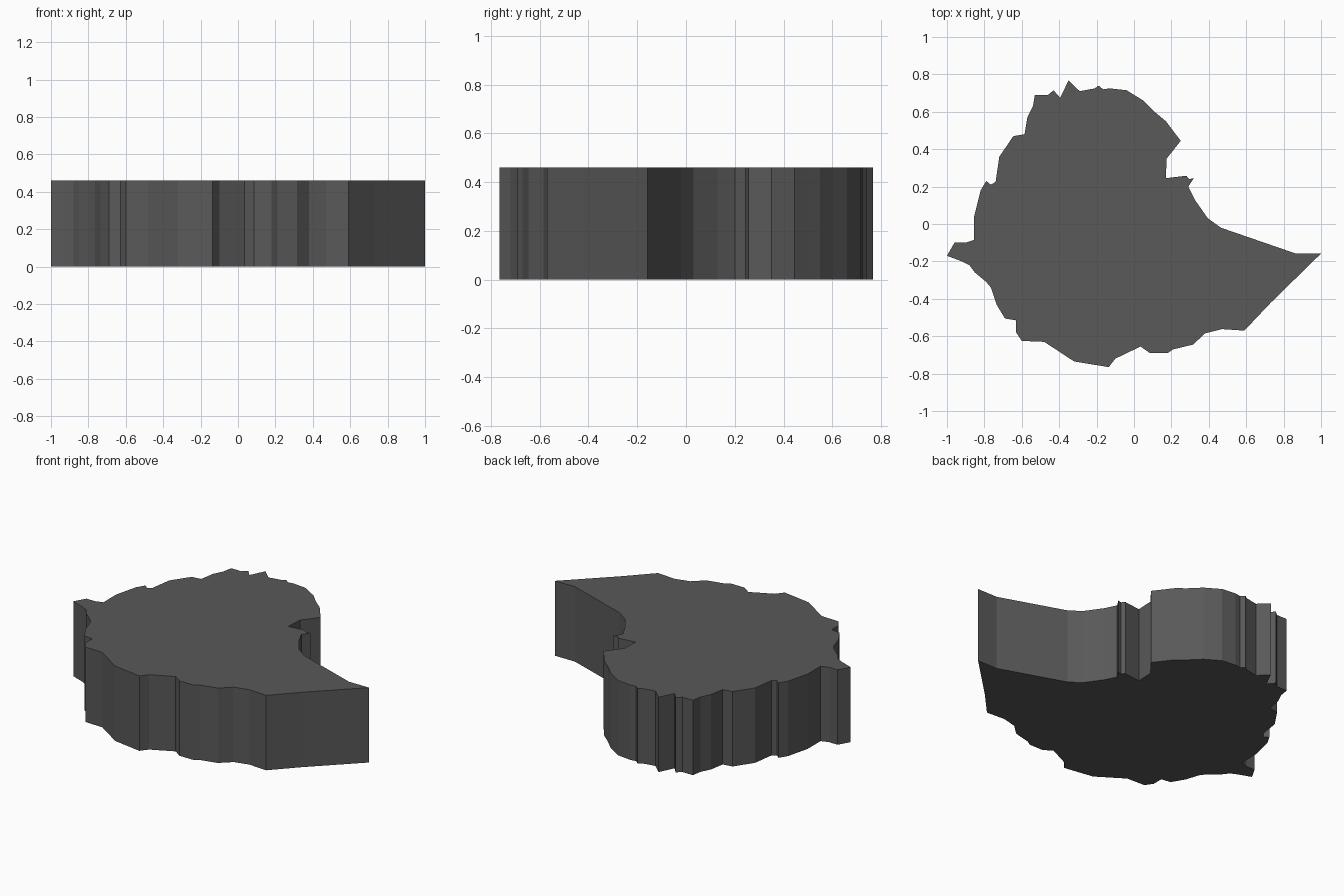
import bpy, bmesh

HEIGHT = 0.46

# Coastline-like outline, clockwise from the west tip
outline = [
    (-1, -.17), (-.96, -.10), (-.9, -.10), (-.855, -.085), (-.855, .04), (-.82, .18), (-.79, .23), (-.765, .21),
    (-.74, .225), (-.72, .36), (-.645, .47), (-.585, .48), (-.57, .57), (-.54, .63), (-.53, .69), (-.46, .69),
    (-.43, .715), (-.395, .675), (-.35, .767), (-.29, .71), (-.21, .725), (-.19, .74), (-.165, .72), (-.13, .725),
    (-.04, .715), (.05, .66), (.11, .60), (.17, .55), (.20, .51), (.25, .445), (.175, .35), (.17, .245),
    (.28, .258), (.295, .24), (.32, .245), (.29, .20), (.325, .13), (.395, .03), (.465, -.02), (.865, -.158),
    (1, -.158), (.73, -.422), (.59, -.57), (.47, -.562), (.38, -.585), (.315, -.645), (.21, -.67), (.18, -.69),
    (.085, -.69), (.035, -.655), (-.10, -.72), (-.135, -.765), (-.26, -.745), (-.32, -.735), (-.48, -.63), (-.60, -.625),
    (-.63, -.58), (-.63, -.515), (-.69, -.505), (-.735, -.43), (-.765, -.34), (-.79, -.31), (-.85, -.26), (-.88, -.22),
    (-.92, -.20),
]

# Flat plate face, extruded straight up into a solid slab
bm = bmesh.new()
face = bm.faces.new([bm.verts.new((x, y, 0)) for x, y in outline])
result = bmesh.ops.extrude_face_region(bm, geom=[face], use_keep_orig=True)
top = [v for v in result["geom"] if isinstance(v, bmesh.types.BMVert)]
bmesh.ops.translate(bm, verts=top, vec=(0, 0, HEIGHT))
bmesh.ops.recalc_face_normals(bm, faces=bm.faces)

mesh = bpy.data.meshes.new("map_slab")
bm.to_mesh(mesh)
bm.free()
slab = bpy.data.objects.new("map_slab", mesh)
bpy.context.collection.objects.link(slab)

# Dark grey finish
mat = bpy.data.materials.new("dark_grey")
mat.diffuse_color = (0.1, 0.1, 0.1, 1)
mesh.materials.append(mat)
